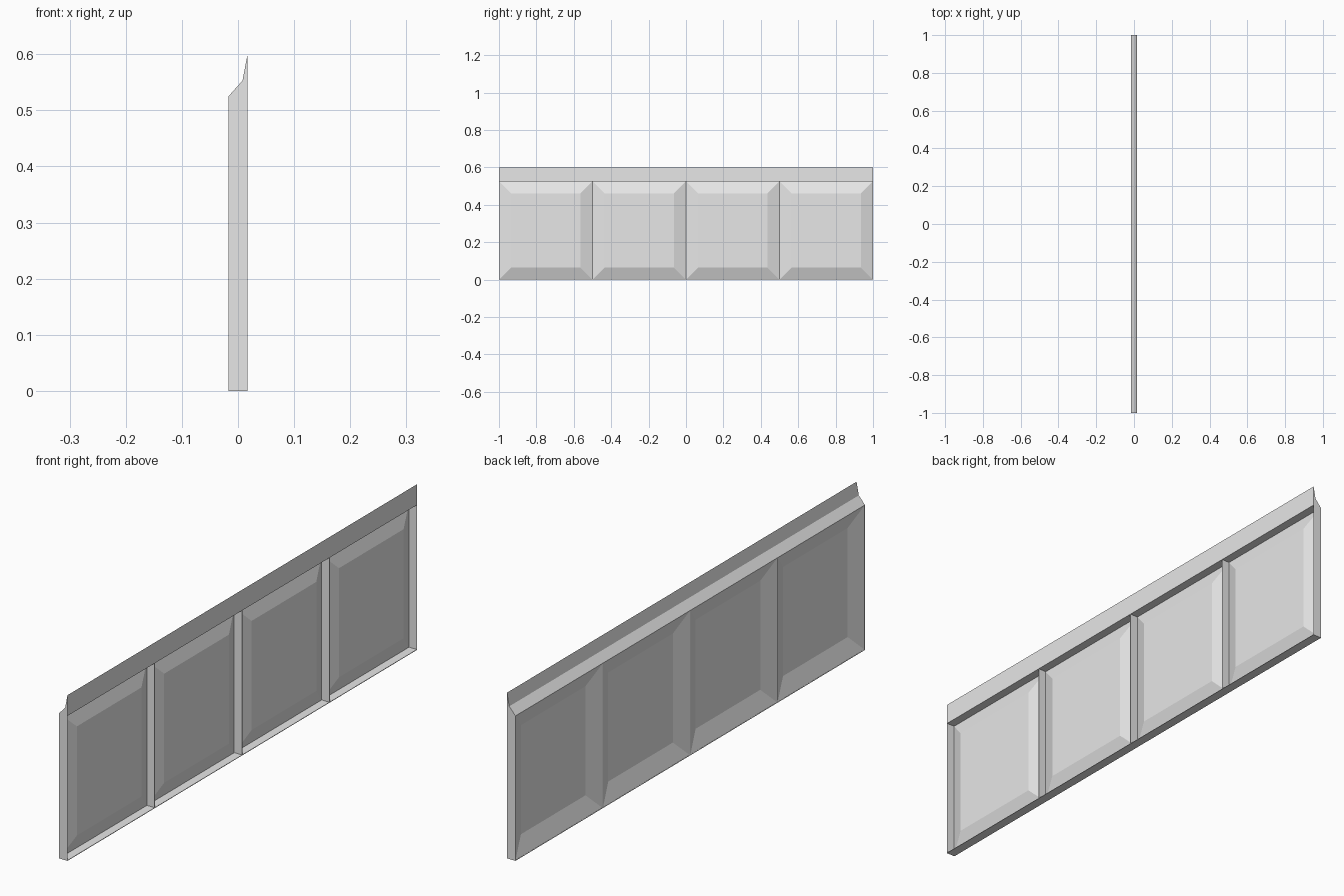
import bpy
import bmesh

if "Cube" in bpy.data.objects:
    bpy.data.objects.remove(bpy.data.objects["Cube"], do_unlink=True)

HALF_T = 0.017      # half thickness of the wall panel
RAIL_Z = 0.525      # underside of the top rail
BAYS = 4
BAY_W = 2.0 / BAYS
BEVEL = 0.065       # width of the sloped border of each bay
EMBOSS = 0.026      # how far each bay bulges towards +x
PLATE = 0.002       # sheet thickness

grey = bpy.data.materials.new("light_grey")
grey.use_nodes = True
colour = (0.8, 0.8, 0.8, 1.0)
grey.diffuse_color = colour
grey.node_tree.nodes["Principled BSDF"].inputs["Base Color"].default_value = colour


def finish(name, bm):
    bmesh.ops.recalc_face_normals(bm, faces=bm.faces)
    mesh = bpy.data.meshes.new(name)
    bm.to_mesh(mesh)
    bm.free()
    mesh.materials.append(grey)
    obj = bpy.data.objects.new(name, mesh)
    bpy.context.collection.objects.link(obj)
    return obj


def plate(name, low, high):
    bm = bmesh.new()
    bmesh.ops.create_cube(bm, size=1.0)
    for v in bm.verts:
        v.co = [a if c < 0 else b for c, a, b in zip(v.co, low, high)]
    return finish(name, bm)


# Embossed sheet bays: rim on the -x side, centre pushed towards +x
def bay(name, y0):
    bm = bmesh.new()

    def ring(x, inset):
        a, b = y0 + inset, y0 + BAY_W - inset
        c, d = inset, RAIL_Z - inset
        return [bm.verts.new((x, y, z)) for y, z in ((a, c), (b, c), (b, d), (a, d))]

    # Front and back skins, closed along the rim
    rim_back, rim_front = ring(-HALF_T, 0), ring(-HALF_T + PLATE, 0)
    mid_back = ring(-HALF_T + EMBOSS - PLATE, BEVEL)
    mid_front = ring(-HALF_T + EMBOSS, BEVEL)
    for p, q in ((rim_back, mid_back), (rim_front, mid_front), (rim_back, rim_front)):
        for i in range(4):
            j = (i + 1) % 4
            bm.faces.new((p[i], p[j], q[j], q[i]))
    bm.faces.new(mid_back)
    bm.faces.new(mid_front)
    return finish(name, bm)


for i in range(BAYS):
    bay(f"embossed_bay_{i + 1}", -1 + i * BAY_W)

# Thin upright ribs between the bays and at both ends
for i in range(BAYS + 1):
    y = -1 + i * BAY_W
    low = max(y - PLATE / 2, -1)
    high = min(y + PLATE / 2, 1)
    plate(f"upright_rib_{i + 1}", (-HALF_T, low, 0), (HALF_T, high, RAIL_Z))

# Bottom flange
plate("bottom_flange", (-HALF_T, -1, 0), (HALF_T, 1, PLATE))

# Top rail: sloped profile run along the full length
profile = [(-HALF_T, RAIL_Z), (HALF_T, RAIL_Z), (HALF_T, 0.6), (0.008, 0.553)]
bm = bmesh.new()
end = bm.faces.new([bm.verts.new((x, -1, z)) for x, z in profile])
moved = bmesh.ops.extrude_face_region(bm, geom=[end], use_keep_orig=True)["geom"]
bmesh.ops.translate(bm, vec=(0, 2, 0),
                    verts=[g for g in moved if isinstance(g, bmesh.types.BMVert)])
finish("top_rail", bm)
